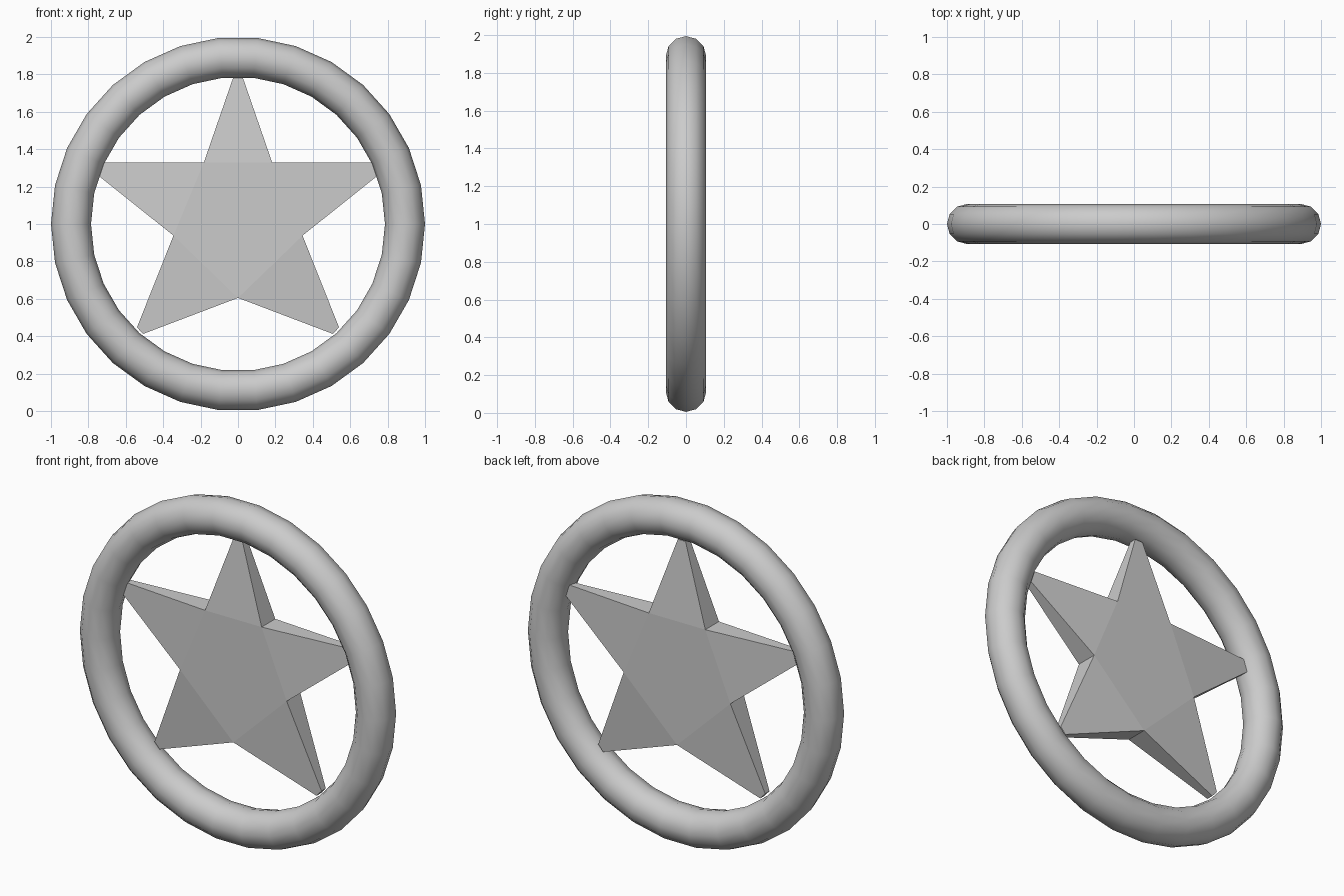
import bpy, bmesh, math

if "Cube" in bpy.data.objects:
    bpy.data.objects.remove(bpy.data.objects["Cube"])

# Ring: upright smooth torus
bpy.ops.mesh.primitive_torus_add(major_segments=30, minor_segments=12,
                                 major_radius=0.893, minor_radius=0.107,
                                 location=(0, 0, 1), rotation=(math.pi / 2, 0, 0))
ring = bpy.context.object
ring.name = "outer_ring"
bpy.ops.object.shade_smooth()

# Star outline, right half from the top tip down to the bottom notch: (x, z, is_tip)
half = [(0.025, 1.785, True), (0.183, 1.328, False),
        (0.725, 1.33, True), (0.752, 1.263, True),
        (0.345, 0.938, False),
        (0.54, 0.448, True), (0.508, 0.412, True)]
outline = half + [(0, 0.605, False)] + [(-x, z, t) for x, z, t in reversed(half)]

# Star body: thick in the middle, arms thinning towards blunt tips
MID_Y, BODY, TIP = 0.02, 0.063, 0.02
bm = bmesh.new()
layers = []
for side in (-1, 1):
    layers.append([bm.verts.new((x, MID_Y + side * (TIP if t else BODY), z))
                   for x, z, t in outline])
n = len(outline)
notches = [i for i, p in enumerate(outline) if not p[2]]
for vs in layers:
    bm.faces.new([vs[i] for i in notches])            # central pentagon
    for a, b in zip(notches, notches[1:] + [notches[0] + n]):
        bm.faces.new([vs[i % n] for i in range(a, b + 1)])   # one arm
for i in range(n):                                    # rim
    j = (i + 1) % n
    bm.faces.new((layers[0][i], layers[0][j], layers[1][j], layers[1][i]))
bmesh.ops.recalc_face_normals(bm, faces=bm.faces)
mesh = bpy.data.meshes.new("star")
bm.to_mesh(mesh)
bm.free()
bpy.context.collection.objects.link(bpy.data.objects.new("star", mesh))
